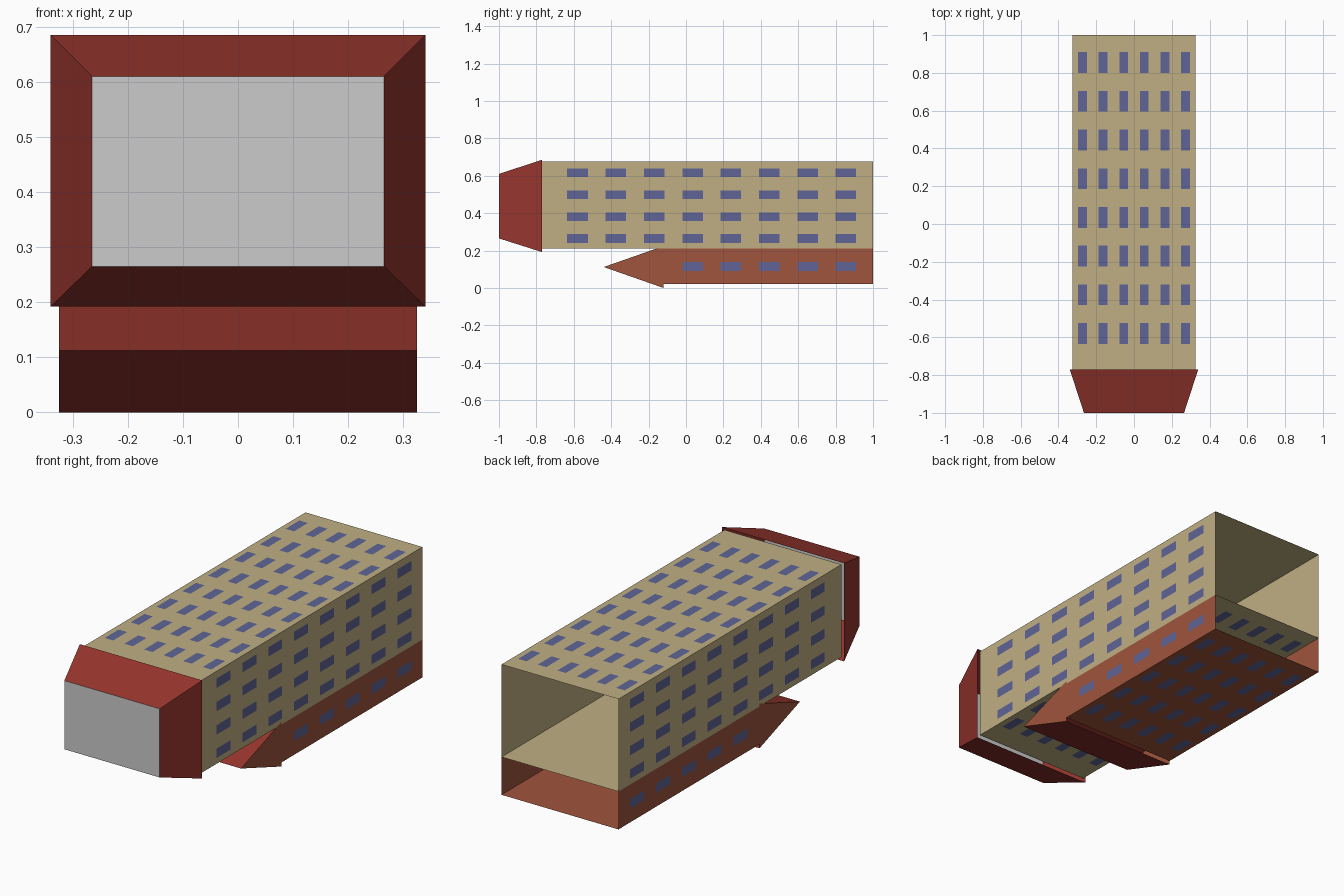
import bpy
from mathutils import Vector

if "Cube" in bpy.data.objects:
    bpy.data.objects.remove(bpy.data.objects["Cube"])


def material(name, rgb):
    m = bpy.data.materials.new(name)
    m.diffuse_color = (*rgb, 1)
    m.use_nodes = True
    m.node_tree.nodes["Principled BSDF"].inputs["Base Color"].default_value = m.diffuse_color
    return m


PLASTER = material("plaster", (0.53, 0.43, 0.23))
BRICK = material("brick", (0.35, 0.09, 0.045))
ROOF = material("roof_red", (0.31, 0.036, 0.027))
GLASS = material("window_blue", (0.115, 0.13, 0.31))


def add_mesh(name, verts, faces, *mats):
    me = bpy.data.meshes.new(name)
    me.from_pydata(verts, [], faces)
    for m in mats:
        me.materials.append(m)
    ob = bpy.data.objects.new(name, me)
    bpy.context.collection.objects.link(ob)
    return ob


def ring(y, hx, z0, z1):
    return [(-hx, y, z0), (hx, y, z0), (hx, y, z1), (-hx, y, z1)]


# side order: bottom, right, top, left
def shell(name, front, back, mat, sides=(0, 1, 2, 3)):
    faces = [(i, i + 4, (i + 1) % 4 + 4, (i + 1) % 4)[::-1] for i in sides]
    return add_mesh(name, ring(*front) + ring(*back), faces, mat)


def windows(name, centres, u, v):
    """Grid of flat panes; u and v are the half-size vectors, u x v faces out."""
    u, v = Vector(u), Vector(v)
    verts, faces = [], []
    for c in map(Vector, centres):
        n = len(verts)
        verts += [c - u - v, c + u - v, c + u + v, c - u + v]
        faces.append((n, n + 1, n + 2, n + 3))
    add_mesh(name, verts, faces, GLASS)


HX, GAP = 0.325, 0.0015
HL, HW = 0.055, 0.0235
ROWS = [0.855 - 0.205 * i for i in range(8)]
COLS = [-0.2725 + 0.109 * i for i in range(6)]
LEVELS = [0.264 + 0.1173 * i for i in range(4)]


def side_windows(name, rows, levels):
    for label, s in (("right", 1), ("left", -1)):
        windows(f"{name}_{label}", [(s * (HX + GAP), y, z) for y in rows for z in levels],
                (0, s * HL, 0), (0, 0, HW))


def flat_windows(name, rows, z, s):
    windows(name, [(x, y, z + s * GAP) for y in rows for x in COLS],
            (HW, 0, 0), (0, s * HL, 0))


# Main block, open at the back
shell("main_walls", (-0.77, HX, 0.21, 0.675), (1, HX, 0.21, 0.675), PLASTER)
side_windows("main_windows", ROWS, LEVELS)
flat_windows("main_windows_top", ROWS, 0.675, 1)
flat_windows("main_windows_bottom", ROWS, 0.21, -1)

# Tapered front roof with a plain grey cap
shell("main_roof", (-1, 0.265, 0.265, 0.61), (-0.77, 0.34, 0.192, 0.685), ROOF)
add_mesh("roof_cap", ring(-1, 0.265, 0.265, 0.61), [(0, 1, 2, 3)])

# Lower wing, its top is the main block's underside
shell("wing_walls", (-0.12, HX, 0.02, 0.21), (1, HX, 0.02, 0.21), BRICK, (0, 1, 3))
side_windows("wing_windows", ROWS[:5], [0.115])
flat_windows("wing_windows_bottom", ROWS[:5], 0.02, -1)

# Wedge roof of the wing: two red slopes and brick gable ends
profile = [(-0.12, 0.0), (-0.44, 0.112), (-0.12, 0.224)]
wedge = add_mesh("wing_roof",
                 [(s * HX, y, z) for s in (-1, 1) for y, z in profile],
                 [(0, 3, 4, 1), (1, 4, 5, 2), (0, 1, 2), (3, 5, 4)],
                 ROOF, BRICK)
for p in wedge.data.polygons:
    p.material_index = int(len(p.vertices) == 3)
